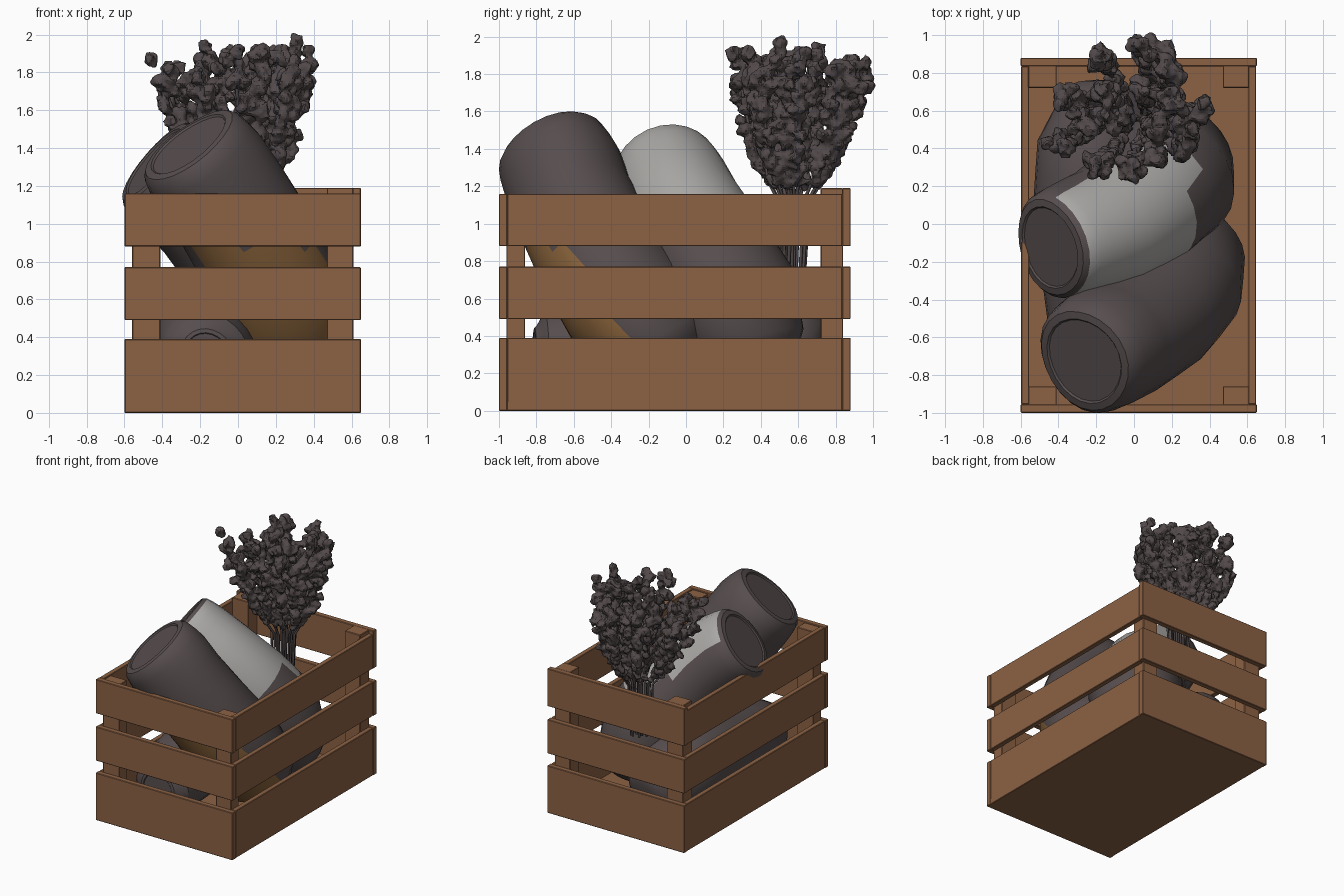
import bpy, bmesh, math, random
from mathutils import Vector, Matrix

if "Cube" in bpy.data.objects:
    bpy.data.objects.remove(bpy.data.objects["Cube"])

random.seed(4)

def mat(name, rgb):
    m = bpy.data.materials.new(name)
    m.diffuse_color = (*rgb, 1)
    m.use_nodes = True
    m.node_tree.nodes["Principled BSDF"].inputs["Base Color"].default_value = m.diffuse_color
    return m

WOOD = mat("crate_wood", (0.262, 0.122, 0.059))
DARK = mat("dark_crust", (0.095, 0.075, 0.076))
LIGHT = mat("pale_flour", (0.40, 0.39, 0.375))
ORANGE = mat("amber_crust", (0.26, 0.13, 0.045))
LEAF = mat("dark_leaf", (0.085, 0.067, 0.068))

def finish(bm, name, mats, smooth=None):
    bmesh.ops.recalc_face_normals(bm, faces=bm.faces)
    me = bpy.data.meshes.new(name)
    bm.to_mesh(me)
    bm.free()
    ob = bpy.data.objects.new(name, me)
    bpy.context.collection.objects.link(ob)
    for m in mats:
        me.materials.append(m)
    if smooth:
        bpy.ops.object.select_all(action='DESELECT')
        ob.select_set(True)
        bpy.context.view_layer.objects.active = ob
        bpy.ops.object.shade_smooth_by_angle(angle=math.radians(smooth))
    return ob

def box(name, x0, x1, y0, y1, z0, z1, bevel=0.004):
    bm = bmesh.new()
    size = Vector((x1 - x0, y1 - y0, z1 - z0))
    mid = Vector((x0 + x1, y0 + y1, z0 + z1)) / 2
    bmesh.ops.create_cube(bm, size=1, matrix=Matrix.Translation(mid) @ Matrix.Diagonal((*size, 1)))
    bmesh.ops.bevel(bm, geom=bm.edges[:], offset=bevel, segments=1, affect='EDGES')
    return finish(bm, name, [WOOD])

# Crate: floor, three courses of slats, corner posts
X0, X1, Y0, Y1, T = -0.60, 0.65, -1.0, 0.88, 0.045
box("crate_floor", X0 + 0.005, X1 - 0.005, Y0 + 0.005, Y1 - 0.005, 0.0, 0.05)
for i, (a, b) in enumerate([(0, 0.39), (0.49, 0.77), (0.88, 1.16)]):
    box(f"front_slat_{i}", X0, X1, Y0, Y0 + T, a, b)
    box(f"back_slat_{i}", X0, X1, Y1 - T, Y1, a, b + (0.03 if i == 2 else 0))
    box(f"left_slat_{i}", X0 + 0.003, X0 + T, Y0 + T, Y1 - T, a, b)
    box(f"right_slat_{i}", X1 - T, X1 - 0.003, Y0 + T, Y1 - T, a, b)
for xa, xb in ((-0.56, -0.41), (0.47, 0.61)):
    box("front_post", xa, xb, -0.96, -0.86, 0.04, 1.15)
    box("back_post", xa, xb, 0.72, 0.84, 0.04, 1.19)

# Loaves: tubes swept along a path, with a rounded rim and shallow cap on the first end
def loaf(name, path, rule, sides=24):
    pts = [Vector(p[:3]) for p in path]
    tans = [(pts[min(i + 1, len(pts) - 1)] - pts[max(i - 1, 0)]).normalized() for i in range(len(pts))]
    t0, r0 = tans[0], path[0][3]
    rings = [(pts[0] + t0 * o * r0, t0, r0 * s) for s, o in
             ((0.40, -0.05), (0.74, -0.05), (0.77, -0.08), (0.90, -0.06), (0.98, 0.03))]
    # subdivide the path so colour borders stay tidy
    for i in range(len(pts) - 1):
        for s in (0.5, 1.0):
            rings.append((pts[i].lerp(pts[i + 1], s), tans[i].lerp(tans[i + 1], s).normalized(),
                          path[i][3] * (1 - s) + path[i + 1][3] * s))
    te, re = tans[-1], path[-1][3]
    rings += [(pts[-1] + te * re * 0.3, te, re * 0.8), (pts[-1] + te * re * 0.45, te, re * 0.45)]
    bm = bmesh.new()
    loops = []
    for c, t, r in rings:
        u = t.cross(Vector((0, 0, 1)))
        u = u.normalized() if u.length > 0.05 else Vector((1, 0, 0))
        v = t.cross(u)
        loop = []
        for k in range(sides):
            a = math.tau * k / sides
            rr = r * (1 + 0.02 * math.sin(3 * a + 4 * c.z))
            loop.append(bm.verts.new(c + rr * (u * math.cos(a) + v * math.sin(a))))
        loops.append(loop)
    body = set()
    for i, (la, lb) in enumerate(zip(loops, loops[1:])):
        for k in range(sides):
            j = (k + 1) % sides
            f = bm.faces.new((la[k], la[j], lb[j], lb[k]))
            if i >= 4:
                body.add(f)
    bm.faces.new(loops[0])
    bm.faces.new(loops[-1])
    bmesh.ops.recalc_face_normals(bm, faces=bm.faces)
    for f in body:
        f.material_index = rule(f.normal, f.calc_center_median())
    return finish(bm, name, [DARK, LIGHT, ORANGE], 35)

loaf("front_loaf",
     [(-0.25, -0.715, 1.40, 0.31), (-0.16, -0.66, 1.28, 0.33), (-0.06, -0.61, 1.13, 0.33),
      (0.11, -0.48, 0.85, 0.34), (0.22, -0.32, 0.58, 0.355), (0.28, -0.14, 0.33, 0.31)],
     lambda n, c: 2 if c.z < 0.93 and n.dot(Vector((0.2, -0.8, -0.55))) > 0.55 else 0)
loaf("middle_loaf",
     [(-0.43, -0.12, 1.31, 0.29), (-0.32, -0.085, 1.22, 0.31), (-0.16, -0.03, 1.08, 0.33),
      (0.03, 0.09, 0.86, 0.35), (0.18, 0.24, 0.60, 0.365), (0.22, 0.33, 0.34, 0.31)],
     lambda n, c: 1 if c.z > 0.93 and c.x < 0.33 and n.dot(Vector((0.75, -0.15, 0.5))) > 0.05 else 0)
loaf("lower_loaf",
     [(-0.17, -0.80, 0.30, 0.16), (-0.175, -0.74, 0.30, 0.23), (-0.18, -0.60, 0.31, 0.27),
      (-0.2, -0.3, 0.34, 0.29), (-0.22, 0.1, 0.38, 0.32), (-0.2, 0.4, 0.38, 0.32),
      (-0.15, 0.62, 0.32, 0.25)],
     lambda n, c: 0)

# Herb bunch: stalks and crinkled leaf clumps strung along outward-curving branches
TIPS = [(-0.20, 0.90, 1.86), (0.05, 0.94, 1.88), (0.20, 0.82, 1.89), (0.34, 0.60, 1.87),
        (0.28, 0.40, 1.78), (-0.02, 0.28, 1.90), (-0.20, 0.30, 1.78), (-0.41, 0.45, 1.82),
        (-0.38, 0.68, 1.72), (-0.10, 0.55, 1.92), (0.10, 0.50, 1.93), (0.20, 0.65, 1.92),
        (-0.18, 0.70, 1.90), (0.10, 0.36, 1.93), (0.05, 0.72, 1.80), (-0.28, 0.55, 1.78),
        (0.28, 0.52, 1.92), (0.16, 0.90, 1.78)]

def crinkle(bm, c, r):
    ball = bmesh.ops.create_icosphere(bm, subdivisions=2, radius=r, matrix=Matrix.Translation(c))
    for v in ball["verts"]:
        v.co = c + (v.co - c) * random.uniform(0.6, 1.4)

leaves = bmesh.new()
stalks = bpy.data.curves.new("herb_stalks", 'CURVE')
stalks.dimensions = '3D'
stalks.bevel_depth = 0.009
stalks.bevel_resolution = 1
for tip in TIPS:
    tip = Vector(tip)
    out = Vector((tip.x, tip.y - 0.58, 0))
    base = Vector((0.03, 0.57, 1.12)) + out * 0.25
    bend = Vector((0.03, 0.57, 1.42)) + out * 0.85

    def at(t):
        return base * (1 - t) ** 2 + bend * 2 * t * (1 - t) + tip * t * t

    foot = Vector((0.03, 0.56, 0.70)) + out * 0.2
    path = [foot, base] + [at(t / 5) for t in range(1, 5)]
    sp = stalks.splines.new('POLY')
    sp.points.add(len(path) - 1)
    for p, q in zip(sp.points, path):
        p.co = (*q, 1)
    for i in range(38):
        t = 0.15 + 0.85 * i / 37
        spread = 0.008 + 0.05 * t
        off = Vector([random.uniform(-spread, spread) for _ in range(3)])
        crinkle(leaves, at(t) + off, random.uniform(0.016, 0.026) + 0.018 * t)
herb = finish(leaves, "herb_leaves", [LEAF])
# Fuse the clumps into one ragged leafy surface
fuse = herb.modifiers.new("fuse", 'REMESH')
fuse.mode = 'VOXEL'
fuse.voxel_size = 0.011
ob = bpy.data.objects.new("herb_stalks", stalks)
stalks.materials.append(LEAF)
bpy.context.collection.objects.link(ob)
